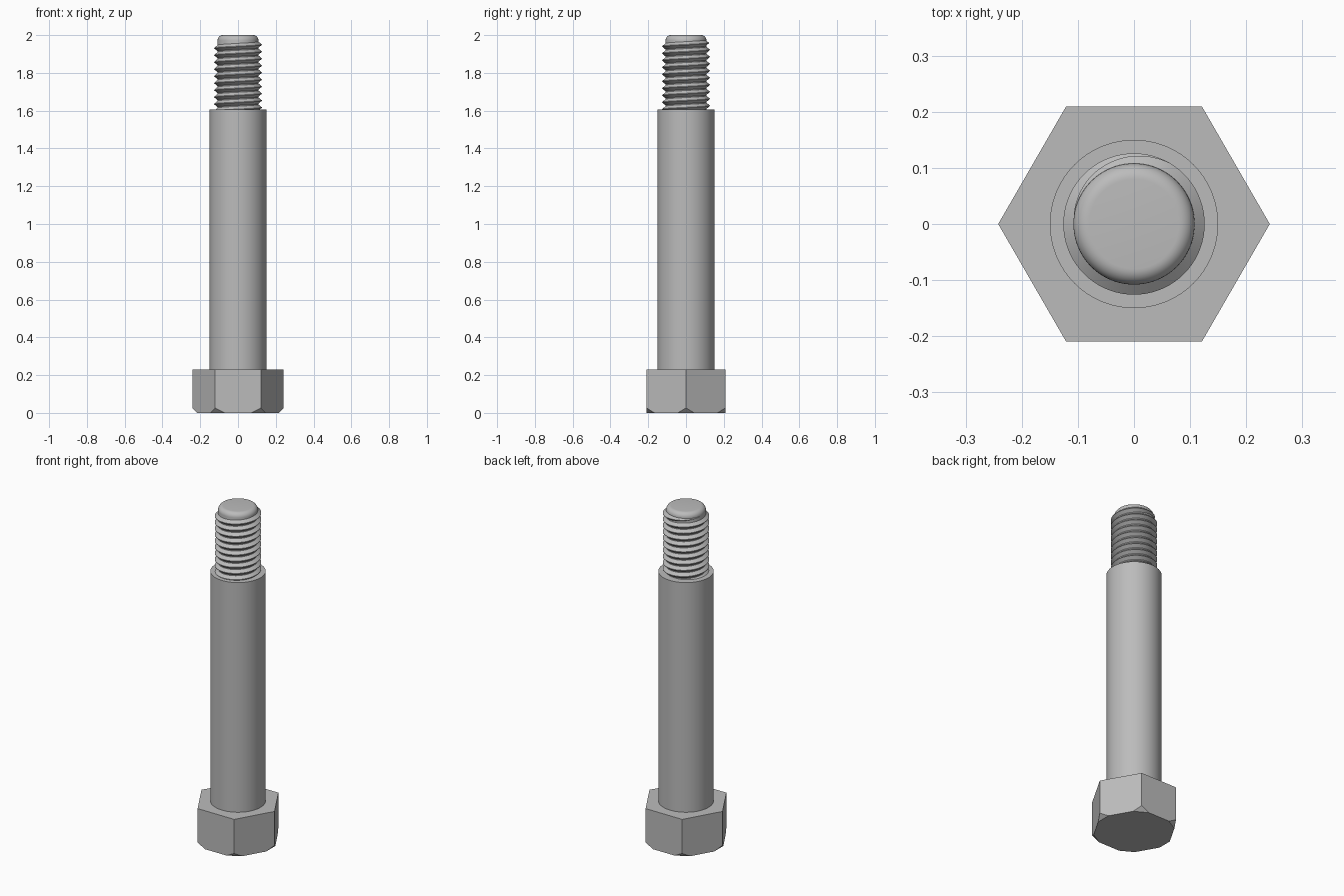
import bpy, bmesh
from math import sin, cos, pi, radians
from mathutils import Vector, Matrix

cube = bpy.data.objects.get("Cube")
if cube:
    bpy.data.objects.remove(cube, do_unlink=True)

# One plain steel colour
steel = bpy.data.materials.new("grey_steel")
steel.use_nodes = True
colour = (0.5, 0.5, 0.5, 1)
steel.diffuse_color = colour
steel.node_tree.nodes["Principled BSDF"].inputs["Base Color"].default_value = colour


def add_part(name, bm, smooth=True):
    bmesh.ops.recalc_face_normals(bm, faces=bm.faces)
    mesh = bpy.data.meshes.new(name)
    bm.to_mesh(mesh)
    bm.free()
    mesh.materials.append(steel)
    obj = bpy.data.objects.new(name, mesh)
    bpy.context.collection.objects.link(obj)
    if smooth:
        bpy.ops.object.select_all(action='DESELECT')
        obj.select_set(True)
        bpy.context.view_layer.objects.active = obj
        bpy.ops.object.shade_smooth_by_angle(angle=radians(30))
    return obj


def lathe(name, profile, sides=96):
    """Spin (radius, height) points and cap both ends."""
    bm = bmesh.new()
    rings = [[bm.verts.new((r * cos(2 * pi * i / sides), r * sin(2 * pi * i / sides), z))
              for i in range(sides)] for r, z in profile]
    for low, high in zip(rings, rings[1:]):
        for i in range(sides):
            j = (i + 1) % sides
            bm.faces.new((low[i], low[j], high[j], high[i]))
    bm.faces.new(rings[0])
    bm.faces.new(rings[-1])
    return add_part(name, bm)


# Hexagonal head with its six lower corners cut off
HEAD_R, HEAD_H = 0.242, 0.23
bm = bmesh.new()
bmesh.ops.create_cone(bm, cap_ends=True, segments=6, radius1=HEAD_R, radius2=HEAD_R,
                      depth=HEAD_H, matrix=Matrix.Translation((0, 0, HEAD_H / 2))
                      @ Matrix.Rotation(pi / 2, 4, 'Z'))
# Turn the hexagon so that two corners lie on the x axis
if not any(abs(v.co.y) < 0.001 for v in bm.verts):
    bmesh.ops.rotate(bm, verts=bm.verts, cent=(0, 0, 0), matrix=Matrix.Rotation(pi / 6, 3, 'Z'))
for k in range(6):
    out = Vector((cos(k * pi / 3), sin(k * pi / 3), 0))
    cut = bmesh.ops.bisect_plane(bm, geom=bm.verts[:] + bm.edges[:] + bm.faces[:],
                                 plane_co=out * 0.217, plane_no=out - Vector((0, 0, 0.95)),
                                 clear_outer=True)
    edges = [e for e in cut["geom_cut"] if isinstance(e, bmesh.types.BMEdge)]
    bmesh.ops.holes_fill(bm, edges=edges)
add_part("hex_head", bm, smooth=False)

# Plain shank
SHOULDER = 1.605
lathe("shank", [(0.15, HEAD_H), (0.15, SHOULDER)])

# Threaded end: core with a rounded tip
CORE, FILLET = 0.108, 0.028
tip = [(CORE - FILLET + FILLET * cos(a * pi / 16), 2 - FILLET + FILLET * sin(a * pi / 16))
       for a in range(9)]
lathe("thread_core", [(CORE, SHOULDER - 0.01)] + tip)

# Right-handed ridge, starting inside the shank and fading out at the top
PITCH, TURNS, STEPS, CREST = 0.037, 10.5, 72, 0.126
END_Z, FADE = 1.968, STEPS // 3
count = int(TURNS * STEPS)
bm = bmesh.new()
rows = []
for i in range(count + 1):
    left = count - i
    angle = pi - 2 * pi * left / STEPS
    z = END_Z - PITCH * left / STEPS
    grow = min(1, left / FADE)
    crest = CORE - 0.001 + (CREST - CORE + 0.001) * grow
    half = PITCH * 0.48 * max(grow, 0.05)
    section = [(CORE - 0.002, -half), (crest, -0.08 * half), (crest, 0.08 * half),
               (CORE - 0.002, half)]
    rows.append([bm.verts.new((r * cos(angle), r * sin(angle), z + dz)) for r, dz in section])
for a, b in zip(rows, rows[1:]):
    for k in range(4):
        n = (k + 1) % 4
        bm.faces.new((a[k], b[k], b[n], a[n]))
bm.faces.new(rows[0])
bm.faces.new(rows[-1])
add_part("screw_thread", bm)
